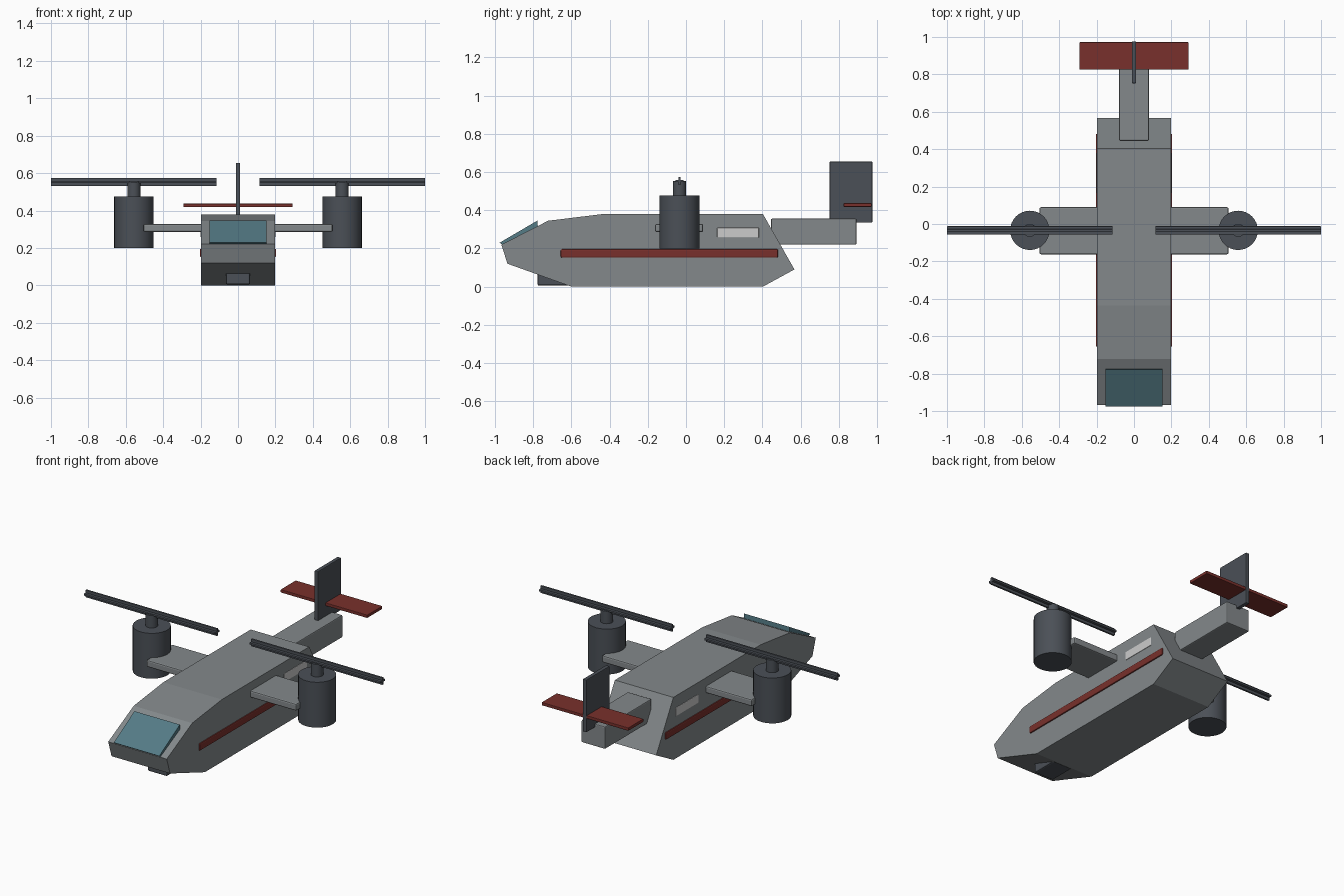
import bpy, bmesh, math

if "Cube" in bpy.data.objects:
    bpy.data.objects.remove(bpy.data.objects["Cube"])


def material(name, rgb):
    m = bpy.data.materials.new(name)
    m.diffuse_color = (*rgb, 1)
    m.use_nodes = True
    m.node_tree.nodes["Principled BSDF"].inputs["Base Color"].default_value = m.diffuse_color
    return m


HULL = material("hull_grey", (0.23, 0.25, 0.26))
DARK = material("dark_grey", (0.07, 0.08, 0.095))
RED = material("trim_red", (0.19, 0.03, 0.025))
GLASS = material("glass", (0.09, 0.2, 0.24))
PALE = material("pale_panel", (0.55, 0.55, 0.55))


def finish(name, bm, mat, bevel=0.0):
    bmesh.ops.recalc_face_normals(bm, faces=bm.faces)
    me = bpy.data.meshes.new(name)
    bm.to_mesh(me)
    bm.free()
    me.materials.append(mat)
    ob = bpy.data.objects.new(name, me)
    bpy.context.collection.objects.link(ob)
    if bevel:
        b = ob.modifiers.new("edge_bevel", 'BEVEL')
        b.width, b.segments = bevel, 2
    return ob


def box(name, x, y, z, mat, bevel=0.0):
    """Box given as (min, max) ranges on each axis."""
    bm = bmesh.new()
    bmesh.ops.create_cube(bm, size=1)
    for v in bm.verts:
        v.co = [(a + b) / 2 + c * (b - a) for (a, b), c in zip((x, y, z), v.co)]
    return finish(name, bm, mat, bevel)


def prism(name, profile, half_width, mat):
    """Side profile of (y, z) points extruded across x."""
    bm = bmesh.new()
    face = bm.faces.new([bm.verts.new((-half_width, y, z)) for y, z in profile])
    ext = bmesh.ops.extrude_face_region(bm, geom=[face])
    for v in ext["geom"]:
        if isinstance(v, bmesh.types.BMVert):
            v.co.x = half_width
    return finish(name, bm, mat)


def cylinder(name, x, y, r, z0, z1, mat):
    bpy.ops.mesh.primitive_cylinder_add(vertices=32, radius=r, depth=z1 - z0,
                                        location=(x, y, (z0 + z1) / 2))
    ob = bpy.context.object
    ob.name = name
    ob.data.materials.append(mat)
    bpy.ops.object.shade_smooth_by_angle(angle=math.radians(30))


# Body
prism("fuselage", [(-0.967, 0.22), (-0.722, 0.345), (-0.437, 0.38), (0.403, 0.38),
                   (0.568, 0.09), (0.403, 0), (-0.6, 0), (-0.935, 0.12)], 0.197, HULL)
prism("windscreen", [(-0.976, 0.23), (-0.778, 0.346), (-0.775, 0.30), (-0.955, 0.215)],
      0.153, GLASS)
box("chin_sensor", (-0.065, 0.065), (-0.777, -0.61), (0.005, 0.10), DARK, 0.008)

# Wing and tail
box("wing", (-0.505, 0.505), (-0.162, 0.09), (0.286, 0.328), HULL, 0.008)
box("tail_boom", (-0.08, 0.08), (0.445, 0.893), (0.22, 0.356), HULL, 0.006)
box("tail_fin", (-0.012, 0.012), (0.752, 0.976), (0.335, 0.655), DARK, 0.004)
box("tail_plane", (-0.292, 0.292), (0.826, 0.972), (0.418, 0.437), RED, 0.003)

# Parts on both sides
ROTOR_X, ROTOR_Y, ROTOR_Z = 0.557, -0.034, 0.553
for side, s in (("left", -1), ("right", 1)):
    xs = sorted((s * 0.185, s * 0.204))
    box(f"{side}_stripe", xs, (-0.656, 0.482), (0.152, 0.196), RED, 0.006)
    xs = sorted((s * 0.185, s * 0.2))
    box(f"{side}_side_window", xs, (0.163, 0.382), (0.256, 0.309), PALE, 0.004)

    cx = s * ROTOR_X
    cylinder(f"{side}_nacelle", cx, ROTOR_Y, 0.105, 0.2, 0.476, DARK)
    cylinder(f"{side}_rotor_mast", cx, ROTOR_Y, 0.035, 0.47, 0.552, DARK)
    # Crossed flat and upright blades
    span = (cx - 0.443, cx + 0.443)
    for kind, dy, dz in (("flat", 0.022, 0.006), ("upright", 0.006, 0.022)):
        box(f"{side}_{kind}_blade", span, (ROTOR_Y - dy, ROTOR_Y + dy),
            (ROTOR_Z - dz, ROTOR_Z + dz), DARK, 0.002)
